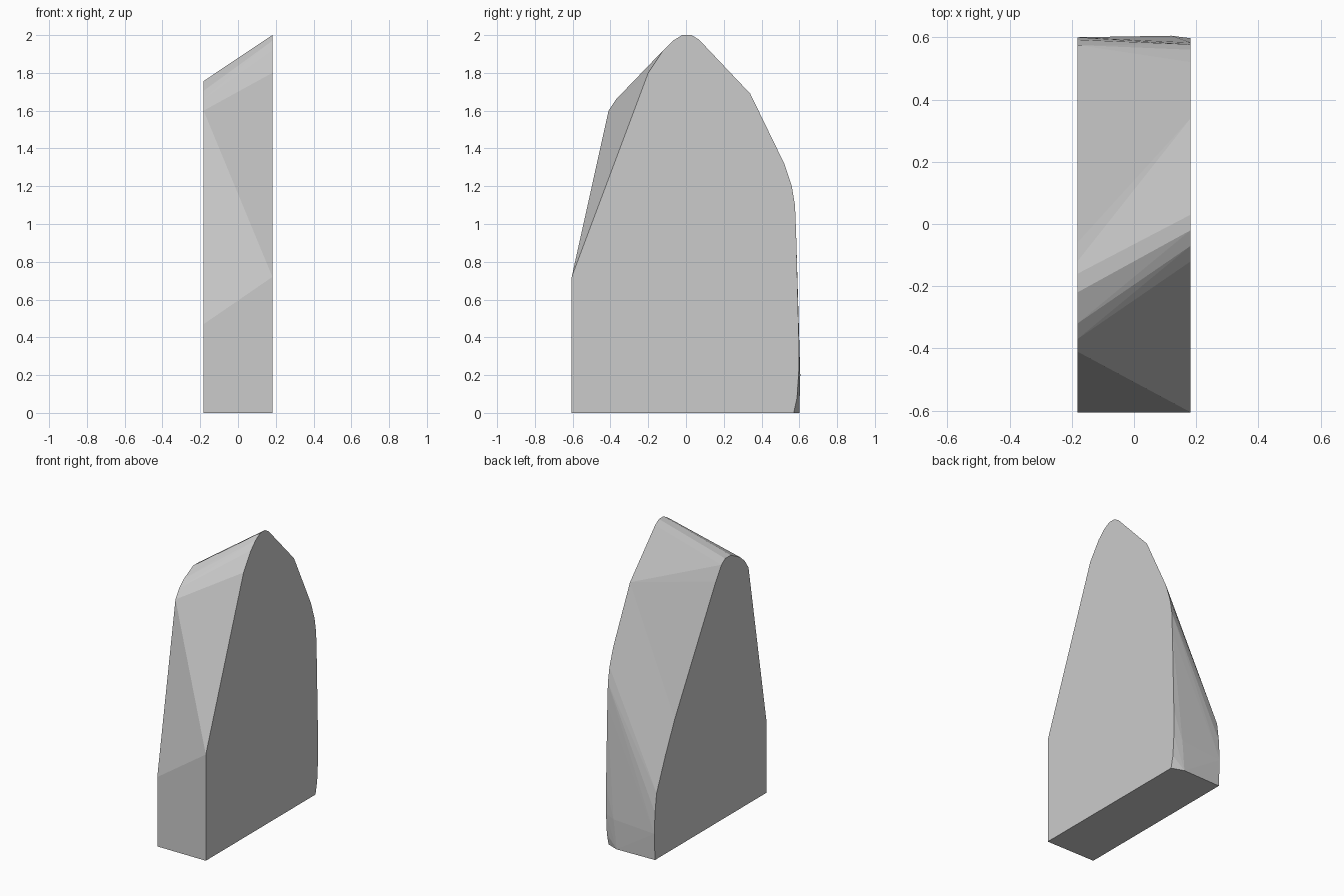
import bpy
import bmesh

cube = bpy.data.objects.get("Cube")
if cube:
    bpy.data.objects.remove(cube, do_unlink=True)

HALF = 0.182

# Side outlines as (y, z), from the front foot over the peak to the back foot
tall_side = [(-0.605, 0), (-0.605, 0.72), (-0.2, 1.8), (-0.12, 1.92), (-0.07, 1.97),
             (-0.02, 2.0), (0.03, 2.0), (0.07, 1.975), (0.34, 1.69), (0.52, 1.32),
             (0.56, 1.2), (0.577, 1.1), (0.583, 0.95), (0.597, 0.4),
             (0.597, 0.22), (0.588, 0.08), (0.57, 0)]
short_side = [(-0.605, 0), (-0.605, 0.47), (-0.41, 1.6), (-0.37, 1.66), (-0.32, 1.705),
              (-0.22, 1.757), (-0.16, 1.757), (-0.12, 1.73), (-0.06, 1.64),
              (0.38, 0.875), (0.48, 0.667), (0.575, 0.446), (0.592, 0.32),
              (0.6, 0.18), (0.592, 0)]
# Rounding of the back corner
back_corner = [(0.1, 0.6, 0), (0.12, 0.605, 0.2)]

points = [(HALF, y, z) for y, z in tall_side]
points += [(-HALF, y, z) for y, z in short_side]
points += back_corner

# Skin the two outlines into one faceted convex block
bm = bmesh.new()
for p in points:
    bm.verts.new(p)
hull = bmesh.ops.convex_hull(bm, input=bm.verts)
loose = [v for v in bm.verts if not v.link_faces]
bmesh.ops.delete(bm, geom=loose, context='VERTS')
bmesh.ops.dissolve_limit(bm, angle_limit=0.01, verts=bm.verts, edges=bm.edges)
bmesh.ops.recalc_face_normals(bm, faces=bm.faces)

mesh = bpy.data.meshes.new("faceted_block")
bm.to_mesh(mesh)
bm.free()
block = bpy.data.objects.new("faceted_block", mesh)
bpy.context.collection.objects.link(block)

# Plain grey finish
grey = bpy.data.materials.new("plain_grey")
grey.use_nodes = True
colour = (0.6, 0.6, 0.6, 1)
grey.diffuse_color = colour
grey.node_tree.nodes["Principled BSDF"].inputs["Base Color"].default_value = colour
mesh.materials.append(grey)
